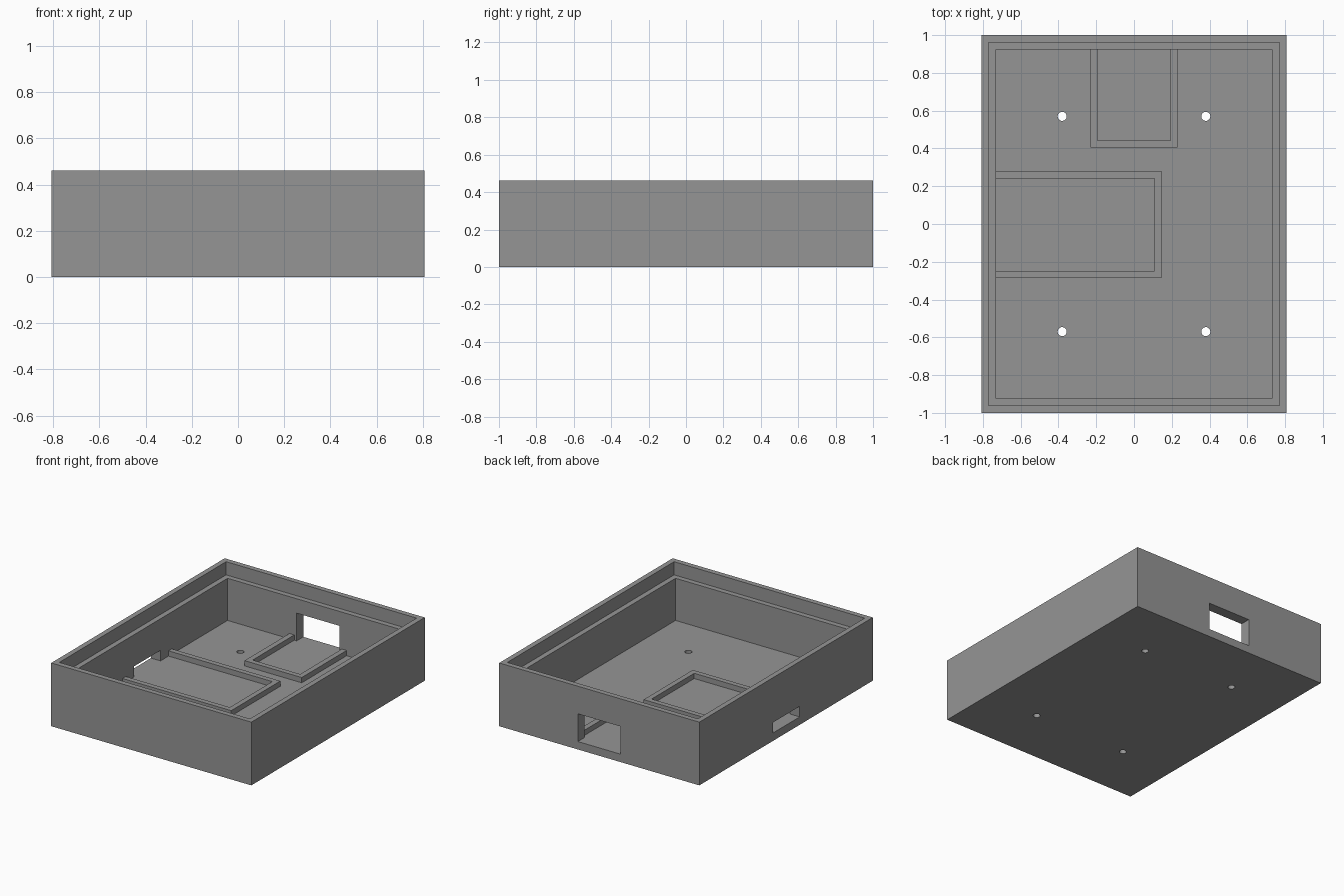
import bpy, bmesh

if "Cube" in bpy.data.objects:
    bpy.data.objects.remove(bpy.data.objects["Cube"])

MM = 2 / 104                      # the tray is 84 x 104 x 24 units
W, D, H = 84 * MM, 104 * MM, 24 * MM
FLOOR, LEDGE = 3 * MM, 19 * MM    # floor top and lid ledge heights
LIP, WALL = 2 * MM, 4 * MM        # wall thickness above and below the ledge
INX, INY = W / 2 - WALL, D / 2 - WALL

grey = bpy.data.materials.new("plain grey")
grey.diffuse_color = (0.30, 0.30, 0.30, 1)
grey.use_nodes = True
grey.node_tree.nodes["Principled BSDF"].inputs["Base Color"].default_value = grey.diffuse_color


def prism(name, outline, z0, z1):
    """Extrude a counter-clockwise outline from z0 to z1."""
    bm = bmesh.new()
    base = bm.faces.new([bm.verts.new((x, y, z0)) for x, y in outline])
    top = bmesh.ops.extrude_face_region(bm, geom=[base])["geom"]
    verts = [v for v in top if isinstance(v, bmesh.types.BMVert)]
    bmesh.ops.translate(bm, verts=verts, vec=(0, 0, z1 - z0))
    bmesh.ops.recalc_face_normals(bm, faces=bm.faces)
    mesh = bpy.data.meshes.new(name)
    bm.to_mesh(mesh)
    bm.free()
    mesh.materials.append(grey)
    obj = bpy.data.objects.new(name, mesh)
    bpy.context.collection.objects.link(obj)
    return obj


def box(name, x0, x1, y0, y1, z0, z1):
    return prism(name, [(x0, y0), (x1, y0), (x1, y1), (x0, y1)], z0, z1)


def cut(target, cutter):
    mod = target.modifiers.new("cut", 'BOOLEAN')
    mod.operation, mod.solver, mod.object = 'DIFFERENCE', 'EXACT', cutter
    bpy.context.view_layer.objects.active = target
    bpy.ops.object.modifier_apply(modifier=mod.name)
    bpy.data.objects.remove(cutter)


# Open enclosure with a stepped rim for a lid
case = box("enclosure", -W / 2, W / 2, -D / 2, D / 2, 0, H)
cut(case, box("cavity_cutter", -INX, INX, -INY, INY, FLOOR, H + 0.1))
cut(case, box("lip_cutter", -W / 2 + LIP, W / 2 - LIP,
              -D / 2 + LIP, D / 2 - LIP, LEDGE, H + 0.1))

# Rear and left connector openings, level with the floor
cut(case, box("rear_opening_cutter", -0.173, 0.173, INY - 0.05, D / 2 + 0.1,
              FLOOR, 0.26))
cut(case, box("left_opening_cutter", -W / 2 - 0.1, -INX + 0.05, -0.158, 0.15,
              FLOOR, 0.1346))

# Four screw holes through the floor
for x in (-0.38, 0.38):
    for y in (-0.57, 0.57):
        bpy.ops.mesh.primitive_cylinder_add(vertices=32, radius=0.024, depth=0.3,
                                            location=(x, y, 0))
        cut(case, bpy.context.object)

# U-shaped ribs that locate the boards, open toward the walls
RIB_TOP = FLOOR + 2 * MM
prism("rear_board_rib",
      [(-0.231, INY), (-0.231, 0.405), (0.231, 0.405), (0.231, INY),
       (0.192, INY), (0.192, 0.443), (-0.192, 0.443), (-0.192, INY)],
      FLOOR, RIB_TOP)
prism("left_board_rib",
      [(-INX, -0.287), (0.146, -0.287), (0.146, 0.28), (-INX, 0.28),
       (-INX, 0.242), (0.108, 0.242), (0.108, -0.249), (-INX, -0.249)],
      FLOOR, RIB_TOP)
